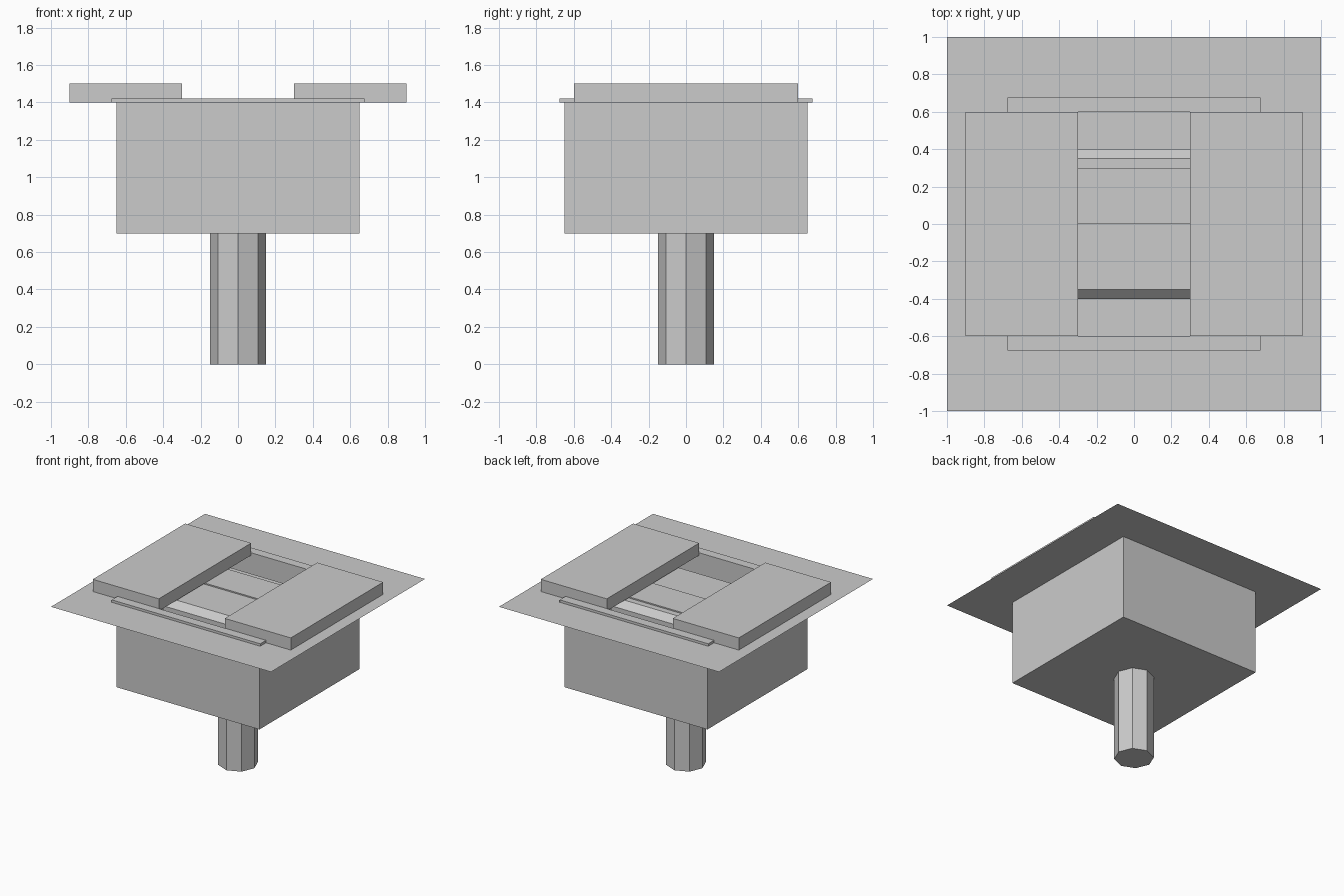
import bpy
import bmesh
import math

cube = bpy.data.objects.get("Cube")
if cube:
    bpy.data.objects.remove(cube, do_unlink=True)

grey = bpy.data.materials.new("plain grey")
grey.use_nodes = True
COLOUR = (0.6, 0.6, 0.6, 1)
grey.diffuse_color = COLOUR
grey.node_tree.nodes["Principled BSDF"].inputs["Base Color"].default_value = COLOUR


def finish(name, bm):
    mesh = bpy.data.meshes.new(name)
    bm.to_mesh(mesh)
    bm.free()
    mesh.materials.append(grey)
    obj = bpy.data.objects.new(name, mesh)
    bpy.context.collection.objects.link(obj)
    return obj


def box(name, x0, x1, y0, y1, z0, z1):
    bm = bmesh.new()
    bmesh.ops.create_cube(bm, size=1)
    for v in bm.verts:
        v.co.x = x1 if v.co.x > 0 else x0
        v.co.y = y1 if v.co.y > 0 else y0
        v.co.z = z1 if v.co.z > 0 else z0
    return finish(name, bm)


def square_loops(name, rings, closed=False, cap=False):
    """Skin a chain of (half width, height) squares."""
    bm = bmesh.new()
    loops = [[bm.verts.new((sx * r, sy * r, z))
              for sx, sy in ((-1, -1), (1, -1), (1, 1), (-1, 1))] for r, z in rings]
    pairs = list(zip(loops, loops[1:]))
    if closed:
        pairs.append((loops[-1], loops[0]))
    for a, b in pairs:
        for i in range(4):
            j = (i + 1) % 4
            bm.faces.new((a[i], a[j], b[j], b[i]))
    if cap:
        bm.faces.new(loops[0][::-1])
        bm.faces.new(loops[-1])
    return finish(name, bm)


def extruded_profile(name, profile, half_x):
    """Extrude a (y, z) outline along x."""
    bm = bmesh.new()
    face = bm.faces.new([bm.verts.new((-half_x, y, z)) for y, z in profile])
    moved = bmesh.ops.extrude_face_region(bm, geom=[face])["geom"]
    bmesh.ops.translate(bm, vec=(2 * half_x, 0, 0),
                        verts=[g for g in moved if isinstance(g, bmesh.types.BMVert)])
    bmesh.ops.recalc_face_normals(bm, faces=bm.faces)
    return finish(name, bm)


GROUND = 1.4

# Flat ground sheet with the pit opening
square_loops("ground_sheet", [(1, GROUND), (0.6, GROUND)])

# Open-topped pit with a solid floor
square_loops("pit", [(0.65, 0.7), (0.65, GROUND), (0.6, GROUND), (0.6, 0.75)], cap=True)

# Thin raised rim around the opening
square_loops("pit_rim", [(0.675, GROUND), (0.675, 1.42), (0.6, 1.42), (0.6, GROUND)],
             closed=True)

# Pair of sliding doors, parted along the middle
for side, sign in (("left", 1), ("right", -1)):
    xs = sorted((sign * 0.3, sign * 0.9))
    box(side + "_door", *xs, -0.6, 0.6, GROUND, 1.5)

# Bevelled platform with shallow steps across its top
extruded_profile("platform", [
    (-0.4, 0.75), (-0.4, 1.34), (-0.35, 1.39), (0, 1.39), (0, 1.4),
    (0.3, 1.4), (0.3, 1.39), (0.35, 1.39), (0.4, 1.34), (0.4, 0.75)], 0.4)

# Eight-sided support column
bm = bmesh.new()
bmesh.ops.create_cone(bm, cap_ends=True, segments=8, radius1=0.15, radius2=0.15, depth=0.7)
bmesh.ops.translate(bm, vec=(0, 0, 0.35), verts=bm.verts)
finish("support_column", bm)
